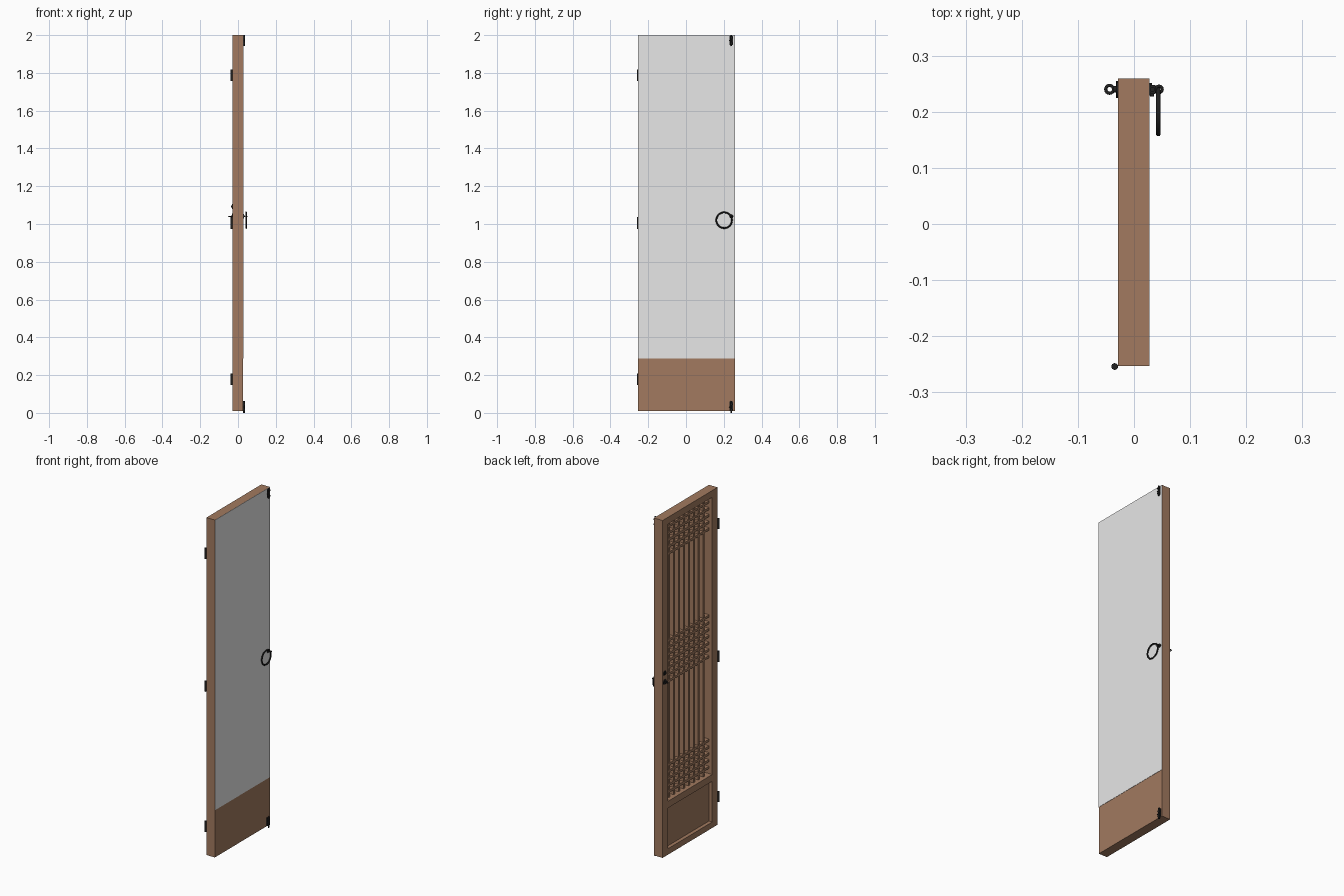
import bpy, math
from mathutils import Vector

if "Cube" in bpy.data.objects:
    bpy.data.objects.remove(bpy.data.objects["Cube"])


def material(name, rgb):
    m = bpy.data.materials.new(name)
    m.diffuse_color = (*rgb, 1)
    m.use_nodes = True
    m.node_tree.nodes["Principled BSDF"].inputs["Base Color"].default_value = m.diffuse_color
    return m


WOOD = material("brown_wood", (0.36, 0.195, 0.115))
PAPER = material("pale_paper", (0.8, 0.8, 0.8))
IRON = material("black_iron", (0.015, 0.015, 0.015))


def finish(name, mat, smooth=False):
    o = bpy.context.object
    o.name = name
    o.data.materials.clear()
    o.data.materials.append(mat)
    if smooth:
        bpy.ops.object.shade_smooth_by_angle(angle=math.radians(40))
    return o


def box(name, mat, x, y, z):
    """Box from (min, max) pairs."""
    bpy.ops.mesh.primitive_cube_add(size=1)
    o = finish(name, mat)
    for v in o.data.vertices:
        v.co = [(r[0] + r[1]) / 2 + c * (r[1] - r[0]) for r, c in zip((x, y, z), v.co)]
    return o


def rod(name, a, b, r, sides=16):
    """Iron cylinder between two points."""
    a, b = Vector(a), Vector(b)
    bpy.ops.mesh.primitive_cylinder_add(vertices=sides, radius=r, depth=(b - a).length,
                                        location=(a + b) / 2)
    o = finish(name, IRON, True)
    o.rotation_euler = (b - a).to_track_quat('Z', 'Y').to_euler()
    return o


def ring(name, loc, major, minor, rot=(0, 0, 0), seg=32):
    bpy.ops.mesh.primitive_torus_add(location=loc, rotation=rot, major_radius=major,
                                     minor_radius=minor, major_segments=seg, minor_segments=10)
    return finish(name, IRON, True)


XB, XF = -0.0285, 0.0265          # lattice side and paper side
Y0, Y1 = -0.2535, 0.259           # hinge edge and latch edge
Z0, Z1 = 0.01, 2.0
W = 0.05                          # stile width
IN0, IN1 = Y0 + W, Y1 - W

# Frame: stiles and rails
box("hinge_stile", WOOD, (XB, XF), (Y0, IN0), (Z0, Z1))
box("latch_stile", WOOD, (XB, XF), (IN1, Y1), (Z0, Z1))
for name, z in (("top_rail", (1.96, Z1)), ("middle_rail", (0.285, 0.325)),
                ("bottom_rail", (Z0, 0.045))):
    box(name, WOOD, (XB, XF), (IN0, IN1), z)

# Lower panel, recessed on the lattice side and flush on the paper side
box("lower_panel", WOOD, (-0.007, XF), (IN0, IN1), (0.045, 0.285))

# Paper sheet over the whole upper part
box("paper_sheet", PAPER, (XF, 0.028), (Y0, Y1), (0.289, Z1))

# Lattice: vertical bars and three bands of cross bars
BARS = 8
T = 0.007
for i in range(BARS):
    y = IN0 + (IN1 - IN0) * (i + 1) / (BARS + 1)
    box("vertical_bar", WOOD, (-0.006, XF), (y - T, y + T), (0.325, 1.96))
for start, count in ((0.362, 5), (1.015, 7), (1.768, 5)):
    for i in range(count):
        z = start + i * 0.04
        box("cross_bar", WOOD, (-0.008, XF - 0.001), (IN0, IN1), (z - T, z + T))

# Hinge barrels
for z in (0.178, 1.005, 1.788):
    rod("hinge_barrel", (-0.0345, -0.254, z - 0.031), (-0.0345, -0.254, z + 0.031), 0.006)

# Sliding bolts at top and bottom of the paper side
for z0, z1, x in ((1.943, 2.0, 0.028), (0.0, 0.064, XF)):
    mid = (z0 + z1) / 2
    box("bolt_plate", IRON, (x, x + 0.002), (0.229, 0.249), (max(z0 + 0.004, 0.012), z1 - 0.004))
    rod("bolt_rod", (x + 0.005, 0.24, z0), (x + 0.005, 0.24, z1), 0.0045)
    for dz in (-0.015, 0.015):
        box("bolt_strap", IRON, (x, x + 0.010), (0.232, 0.248), (mid + dz - 0.004, mid + dz + 0.004))
    rod("bolt_knob", (x + 0.005, 0.24, mid), (x + 0.005, 0.227, mid), 0.003)

# Eye staple running through the latch stile
LY, LZ = 0.240, 1.041
rod("staple_shank", (-0.036, LY, LZ), (0.038, LY, LZ), 0.0045)
ring("front_eye", (0.0445, LY, LZ), 0.006, 0.0026, seg=16)
ring("back_eye", (-0.0435, LY, LZ), 0.007, 0.0028, seg=16)
rod("front_rosette", (0.0275, LY, LZ), (0.032, LY, LZ), 0.011)
rod("back_rosette", (XB, LY, LZ), (XB - 0.004, LY, LZ), 0.015)

# Small stud above the back eye
rod("back_stud_plate", (XB, LY, 1.093), (XB - 0.003, LY, 1.093), 0.013)
rod("back_stud", (XB, LY, 1.093), (XB - 0.008, LY, 1.093), 0.006)

# Round pull handle hanging from the front eye
ring("ring_handle", (0.0435, 0.202, 1.02), 0.0415, 0.0042, (0, math.pi / 2, 0), 40)
